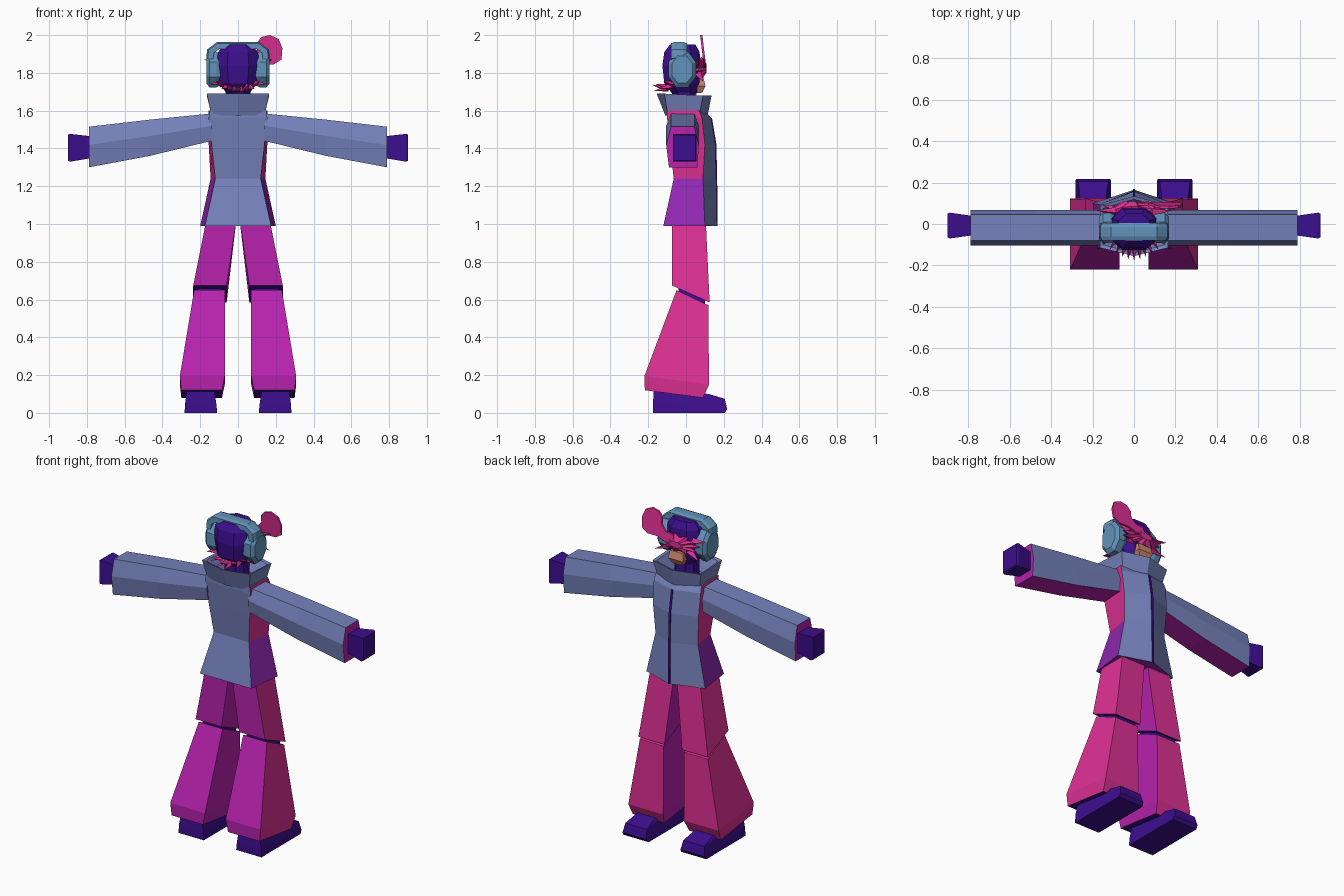
import bpy, bmesh, math
from mathutils import Vector

if "Cube" in bpy.data.objects:
    bpy.data.objects.remove(bpy.data.objects["Cube"])


def material(name, r, g, b):
    m = bpy.data.materials.new(name)
    lin = lambda c: ((c / 255 + 0.055) / 1.055) ** 2.4
    m.diffuse_color = (lin(r), lin(g), lin(b), 1)
    m.use_nodes = True
    m.node_tree.nodes["Principled BSDF"].inputs["Base Color"].default_value = m.diffuse_color
    return m


BLUE = material("jacket blue", 118, 130, 188)
TEAL = material("headphone blue", 98, 146, 186)
INDIGO = material("dark indigo", 60, 14, 142)
PINK = material("hot pink", 222, 48, 148)
MAGENTA = material("magenta", 184, 34, 174)
PURPLE = material("purple", 146, 40, 178)
SKIN = material("skin", 206, 134, 112)


def loft(name, rings, mats, rule=None, caps=True):
    """Skin a list of equal-length rings; rule(normal, centre) gives the material slot."""
    bm = bmesh.new()
    vr = [[bm.verts.new(p) for p in ring] for ring in rings]
    n = len(vr[0])
    for a, b in zip(vr, vr[1:]):
        for i in range(n):
            j = (i + 1) % n
            bm.faces.new((a[i], a[j], b[j], b[i]))
    if caps:
        bm.faces.new(vr[0])
        bm.faces.new(vr[-1])
    bmesh.ops.recalc_face_normals(bm, faces=bm.faces)
    bm.normal_update()
    if rule:
        for f in bm.faces:
            f.material_index = rule(f.normal, f.calc_center_median())
    me = bpy.data.meshes.new(name)
    bm.to_mesh(me)
    bm.free()
    for m in mats:
        me.materials.append(m)
    ob = bpy.data.objects.new(name, me)
    bpy.context.collection.objects.link(ob)
    return ob


def box_ring(x0, x1, y0, y1, zb, zf):
    """Four-sided ring, zb is the height at y0 and zf at y1."""
    return [(x0, y0, zb), (x1, y0, zb), (x1, y1, zf), (x0, y1, zf)]


def oct_ring(rx, y0, y1, z, c=0.5):
    """Chamfered rectangle ring."""
    m, h = (y0 + y1) / 2, (y1 - y0) / 2
    return [(rx * a, m + h * b, z) for a, b in
            ((-1, -c), (-c, -1), (c, -1), (1, -c), (1, c), (c, 1), (-c, 1), (-1, c))]


def plate(name, outline, y, thick, mat, lean=0.0):
    """Thin plate from an x-z outline, curving or leaning in y."""
    rings = [[(x, y + d + lean * (z - 1.83), z) for x, z in outline] for d in (0, thick)]
    return loft(name, rings, [mat])


# jacket body: five-sided section with a front ridge
def torso(z, xb, yb, xf, yf, peak):
    return [(-xb, yb, z), (xb, yb, z), (xf, yf, z), (0, peak, z), (-xf, yf, z)]


def jacket_rule(n, c):
    if n.z < -0.7:
        return 1
    if abs(n.x) > 0.7:
        return 1 if c.z < 1.24 else 2
    return 0


loft("jacket", [torso(0.99, 0.175, -0.12, 0.20, 0.10, 0.165),
                torso(1.24, 0.12, -0.065, 0.145, 0.09, 0.162),
                torso(1.42, 0.14, -0.085, 0.155, 0.10, 0.158),
                torso(1.56, 0.155, -0.10, 0.16, 0.085, 0.135),
                torso(1.60, 0.15, -0.10, 0.155, 0.07, 0.10)],
     [BLUE, PURPLE, PINK], jacket_rule)

# dark zip strip along the front ridge
loft("zip", [[(-0.006, y - 0.01, z), (0.006, y - 0.01, z), (0.006, y + 0.003, z), (-0.006, y + 0.003, z)]
             for z, y in ((0.99, 0.165), (1.24, 0.162), (1.42, 0.158), (1.56, 0.135))], [INDIGO])


# flared open collar
def collar_ring(z, x, yb, ybc, yf, yfc, dip=0):
    return [(-x, yb, z), (0, ybc, z), (x, yb, z), (x, yf, z - dip), (0, yfc, z - dip), (-x, yf, z - dip)]


loft("collar", [collar_ring(1.575, 0.14, -0.095, -0.11, 0.07, 0.115),
                collar_ring(1.69, 0.165, -0.115, -0.155, 0.09, 0.135, 0.01),
                collar_ring(1.685, 0.15, -0.10, -0.14, 0.075, 0.12, 0.01),
                collar_ring(1.60, 0.10, -0.07, -0.085, 0.04, 0.08)], [BLUE])
loft("neck", [oct_ring(0.065, -0.07, 0.05, z) for z in (1.55, 1.75)], [INDIGO])


# arms and hands
def sleeve_ring(s, x, bot, top):
    mid = bot + 0.55 * (top - bot)
    return [(s * x, y, z) for y, z in ((-0.08, top), (0.045, top), (0.068, mid),
                                       (0.06, bot), (-0.09, bot), (-0.105, mid))]


def sleeve_rule(n, c):
    return 1 if n.z < -0.7 or abs(n.x) > 0.9 else 0


def hand_ring(s, x, y0, y1, z0, z1):
    return [(s * x, y0, z0), (s * x, y1, z0), (s * x, y1, z1), (s * x, y0, z1)]


for s, side in ((-1, "left"), (1, "right")):
    loft(f"sleeve_{side}", [sleeve_ring(s, 0.14, 1.44, 1.585), sleeve_ring(s, 0.47, 1.36, 1.552),
                            sleeve_ring(s, 0.79, 1.30, 1.515)], [BLUE, MAGENTA], sleeve_rule)
    loft(f"hand_{side}", [hand_ring(s, 0.75, -0.055, 0.04, 1.35, 1.46),
                          hand_ring(s, 0.80, -0.057, 0.042, 1.345, 1.467),
                          hand_ring(s, 0.89, -0.07, 0.055, 1.33, 1.477),
                          hand_ring(s, 0.90, -0.065, 0.05, 1.335, 1.472)], [INDIGO])

    # trousers: thigh and flared shin, split by a slanted knee gap
    def leg_rule(n, c, s=s):
        if n.z < -0.75:
            return 2
        return 1 if n.y < -0.5 or n.x * s < -0.5 else 0

    def mirror(ring, s=s):
        return [(x * s, y, z) for x, y, z in ring]

    loft(f"thigh_{side}", [mirror(box_ring(0.01, 0.17, -0.075, 0.105, 1.01, 1.01)),
                           mirror(box_ring(0.06, 0.237, -0.075, 0.125, 0.675, 0.585))],
         [PINK, MAGENTA, INDIGO], leg_rule)
    loft(f"knee_{side}", [mirror(box_ring(0.085, 0.215, -0.045, 0.10, 0.70, 0.61)),
                          mirror(box_ring(0.085, 0.215, -0.035, 0.10, 0.62, 0.54))], [INDIGO])
    loft(f"shin_{side}", [mirror(box_ring(0.07, 0.232, -0.05, 0.118, 0.65, 0.57)),
                          mirror(box_ring(0.07, 0.308, -0.22, 0.122, 0.195, 0.15)),
                          mirror(box_ring(0.085, 0.30, -0.218, 0.09, 0.12, 0.08))],
         [PINK, MAGENTA, INDIGO], leg_rule)

    # shoes
    loft(f"shoe_{side}", [mirror(box_ring(0.11, 0.283, -0.175, 0.205, 0, 0)),
                          mirror(box_ring(0.115, 0.28, -0.175, 0.218, 0.05, 0.02)),
                          mirror(box_ring(0.125, 0.27, -0.17, 0.205, 0.12, 0.075)),
                          mirror(box_ring(0.135, 0.26, -0.12, 0.12, 0.13, 0.10))], [INDIGO])

    # octagonal ear cups
    cup = [[(s * x, -0.02 + r * 0.075 * math.cos(a), 1.818 + r * 0.098 * math.sin(a))
            for a in [math.pi / 8 + k * math.pi / 4 for k in range(8)]]
           for x, r in ((0.09, 0.9), (0.115, 1.05), (0.15, 1.05), (0.168, 0.8))]
    loft(f"ear_cup_{side}", cup, [TEAL])

# head
loft("head", [oct_ring(0.055, -0.07, 0.055, 1.685), oct_ring(0.10, -0.115, 0.07, 1.745),
              oct_ring(0.115, -0.125, 0.078, 1.84), oct_ring(0.105, -0.115, 0.072, 1.91),
              oct_ring(0.075, -0.085, 0.05, 1.95)], [INDIGO])
loft("chin", [box_ring(-0.03, 0.03, 0.03, 0.085, 1.692, 1.695),
              box_ring(-0.05, 0.05, 0.03, 0.103, 1.73, 1.73),
              box_ring(-0.045, 0.045, 0.03, 0.092, 1.775, 1.775)], [SKIN])

# headphone band swept over the head
path = [(-0.15, 1.87), (-0.145, 1.915), (-0.105, 1.945), (0.105, 1.945), (0.145, 1.915), (0.15, 1.87)]
band = []
for x, z in path:
    d = Vector((x * 0.35, z - 1.80)).normalized() if abs(x) < 0.12 else Vector((math.copysign(0.9, x), 0.45))
    d = d * 0.02
    band.append([(x + d.x * k, y, z + d.y * k) for k, y in
                 ((-1, -0.08), (0.6, -0.08), (1, -0.06), (1, -0.015), (0.6, 0.005), (-1, 0.005))])
loft("headphone_band", band, [TEAL])

# spiky fringe over the eyes
spikes = []
for k in range(22):
    a = k * math.tau / 22
    r = 1.0 if k % 2 else 0.66
    spikes.append((0.14 * r * math.cos(a), 1.825 + 0.06 * r * math.sin(a)))
loft("fringe", [[(x * 0.7, 0.05, 1.825 + (z - 1.825) * 0.7) for x, z in spikes],
                [(x, 0.085 - 1.5 * x * x, z) for x, z in spikes],
                [(x * 0.4, 0.108, 1.825 + (z - 1.825) * 0.4) for x, z in spikes]], [PINK])

# swept tuft ending in a round puff
tuft = [(0.0, 1.83), (0.07, 1.825), (0.12, 1.845), (0.19, 1.845), (0.23, 1.87), (0.235, 1.93),
        (0.215, 1.98), (0.17, 2.0), (0.125, 1.99), (0.10, 1.96), (0.10, 1.92), (0.07, 1.885), (0.02, 1.88)]
plate("tuft", tuft, 0.095, 0.012, PINK, -0.12)


# small spikes: round the nape and beside the ears
def spike(name, base, tip, w):
    base, tip = Vector(base), Vector(tip)
    d = (tip - base).normalized()
    u = d.orthogonal().normalized()
    v = d.cross(u)
    ring = lambda c, r: [c + (u * math.cos(a) + v * math.sin(a)) * r for a in (0, math.tau / 3, 2 * math.tau / 3)]
    loft(name, [ring(base, w), ring(tip, w * 0.05)], [PINK])


for k in range(11):
    t = (k - 5) / 5
    zb = 1.715 + 0.035 * t * t
    yb = -0.10 + 0.06 * t * t
    spike(f"nape_spike_{k}", (0.10 * t, yb, zb),
          (0.145 * t, yb - 0.075 + 0.02 * abs(t), zb + (0.02 if k % 2 else -0.012)), 0.02)
for s in (-1, 1):
    spike("temple_spike", (s * 0.09, 0.06, 1.85), (s * 0.178, 0.065, 1.87), 0.022)
    spike("cheek_spike", (s * 0.07, 0.065, 1.79), (s * 0.15, 0.09, 1.755), 0.022)
